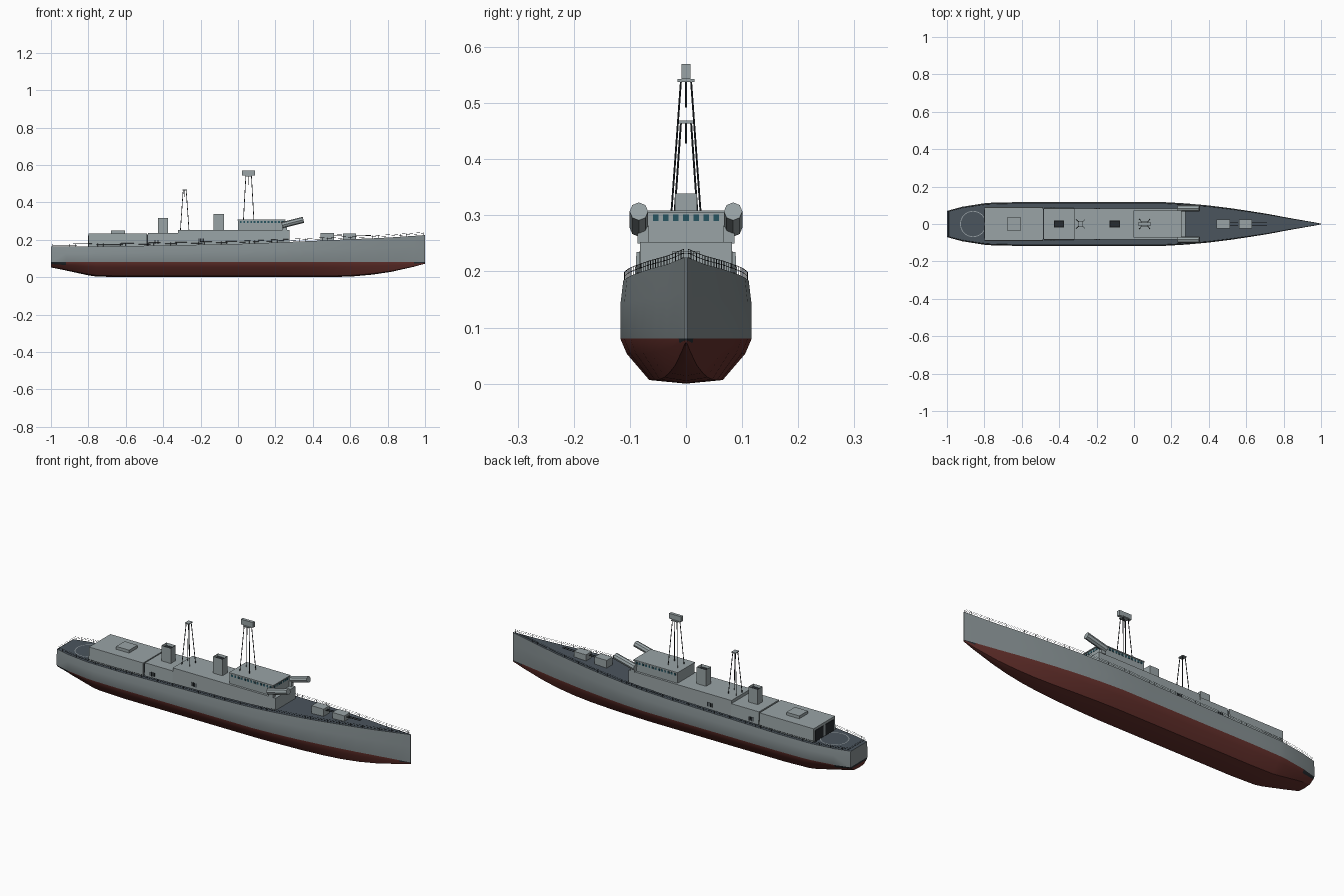
import bpy, bmesh, math
from mathutils import Vector, Matrix

if "Cube" in bpy.data.objects:
    bpy.data.objects.remove(bpy.data.objects["Cube"])


def mat(name, r, g, b):
    m = bpy.data.materials.new(name)
    m.diffuse_color = (r, g, b, 1)
    m.use_nodes = True
    m.node_tree.nodes["Principled BSDF"].inputs["Base Color"].default_value = m.diffuse_color
    return m


GREY = mat("hull_grey", 0.24, 0.28, 0.29)
LIGHT = mat("upper_grey", 0.32, 0.37, 0.38)
DECK = mat("deck_slate", 0.07, 0.09, 0.11)
RED = mat("bottom_red", 0.13, 0.03, 0.025)
DARK = mat("dark", 0.02, 0.025, 0.03)
GLASS = mat("glass", 0.02, 0.09, 0.12)
LINE = mat("marking", 0.3, 0.34, 0.36)


def finish(name, bm, *mats, smooth=False):
    bmesh.ops.recalc_face_normals(bm, faces=bm.faces)
    me = bpy.data.meshes.new(name)
    bm.to_mesh(me)
    bm.free()
    ob = bpy.data.objects.new(name, me)
    bpy.context.collection.objects.link(ob)
    for m in mats:
        me.materials.append(m)
    if smooth:
        bpy.ops.object.select_all(action='DESELECT')
        ob.select_set(True)
        bpy.context.view_layer.objects.active = ob
        bpy.ops.object.shade_smooth_by_angle(angle=math.radians(30))
    return ob


def add_box(bm, x0, x1, y0, y1, z0, z1, taper=1.0):
    vs = bmesh.ops.create_cube(bm, size=1)["verts"]
    for v in vs:
        k = taper if v.co.z > 0 else 1
        v.co = Vector(((x0 + x1) / 2 + v.co.x * (x1 - x0),
                       (y0 + y1) / 2 + v.co.y * (y1 - y0) * k,
                       (z0 + z1) / 2 + v.co.z * (z1 - z0)))


def box(name, x0, x1, hy, z0, z1, m=LIGHT, taper=1.0):
    bm = bmesh.new()
    add_box(bm, x0, x1, -hy, hy, z0, z1, taper)
    return finish(name, bm, m)


def add_rod(bm, a, b, r, n=4):
    a, b = Vector(a), Vector(b)
    d = b - a
    M = Matrix.Translation((a + b) / 2) @ d.to_track_quat('Z', 'Y').to_matrix().to_4x4()
    bmesh.ops.create_cone(bm, cap_ends=True, segments=n, radius1=r, radius2=r,
                          depth=d.length, matrix=M)


# Hull stations: x, half width, deck height, keel height
ST = [(-1, .070, .163, .052), (-.92, .092, .163, .036), (-.8, .111, .164, .010),
      (-.76, .114, .165, .004), (-.62, .117, .166, 0), (-.3, .117, .172, 0),
      (0, .117, .178, 0), (.16, .117, .184, 0), (.28, .110, .189, 0), (.4, .099, .194, 0),
      (.52, .084, .199, .001), (.62, .069, .204, .005), (.72, .053, .208, .014),
      (.82, .034, .213, .029), (.94, .013, .221, .056), (.98, .006, .224, .067),
      (1, .002, .225, .072)]
WL = .08


def section(x, w, d, k):
    pts = [(0, k), (.56 * w, k + .08 * (WL - k)), (.9 * w, k + .66 * (WL - k)),
           (w, WL), (w, WL + .58 * (d - WL)), (.955 * w, d)]
    return [Vector((x, y, z)) for y, z in pts]


bm = bmesh.new()
rows = []
for s in ST:
    p = section(*s)
    port = [bm.verts.new(c) for c in p]
    star = [port[0]] + [bm.verts.new((c.x, -c.y, c.z)) for c in p[1:]]
    rows.append((port, star))


def face(vs, m):
    bm.faces.new(vs).material_index = m


for i in range(len(rows) - 1):
    a, b = rows[i], rows[i + 1]
    for side in (0, 1):
        for j in range(5):
            m = 1 if j < 3 else 0
            if j == 2 and (i == 0 or i >= len(rows) - 3):
                m = 3
            face([a[side][j], b[side][j], b[side][j + 1], a[side][j + 1]], m)
    face([a[0][5], b[0][5], b[1][5], a[1][5]], 2)
for port, star in (rows[0], rows[-1]):      # transom and stem
    face([port[0], port[1], star[1]], 1)
    for j in range(1, 5):
        face([port[j], port[j + 1], star[j + 1], star[j]], (1, 3, 0, 0)[j - 1])
finish("hull", bm, GREY, RED, DECK, DARK, smooth=True)


def edge_at(x):
    for s, t in zip(ST, ST[1:]):
        if s[0] <= x <= t[0]:
            f = (x - s[0]) / (t[0] - s[0])
            return (.94 * (s[1] + f * (t[1] - s[1])), s[2] + f * (t[2] - s[2]))


# Deck-edge railings
bm = bmesh.new()
xs = [-.99 + i * 1.98 / 66 for i in range(67)]
for sy in (-1, 1):
    pts = [Vector((x, sy * edge_at(x)[0], edge_at(x)[1])) for x in xs]
    for i, p in enumerate(pts):
        add_rod(bm, p, p + Vector((0, 0, .015)), .0006)
        if i:
            for h in (.008, .015):
                up = Vector((0, 0, h))
                add_rod(bm, pts[i - 1] + up, p + up, .0006)
p = pts[0]
for h in (.008, .015):
    add_rod(bm, (p.x, -p.y, p.z + h), (p.x, p.y, p.z + h), .0006)
finish("railings", bm, DARK)

# Superstructure blocks
box("hangar", -.8, -.487, .092, .155, .235, taper=.96)
box("hangar_roof_hatch", -.68, -.605, .035, .235, .25)
box("aft_deckhouse", -.48, -.32, .086, .16, .236, taper=.96)
box("deckhouse_joint", -.49, -.478, .08, .16, .228, DARK)
box("main_deckhouse", -.32, .275, .083, .165, .252, taper=.985)
box("bridge", 0, .25, .07, .25, .308)
box("bridge_roof", -.002, .254, .072, .304, .309)

# Bridge windows
bm = bmesh.new()
for i in range(7):
    y = -.054 + i * .018
    add_box(bm, .249, .2515, y - .005, y + .005, .290, .301)
for i in range(13):
    x = .015 + i * .0185
    for sy in (-1, 1):
        add_box(bm, x - .005, x + .005, sy * .07 - .0015, sy * .07 + .0015, .290, .301)
finish("bridge_windows", bm, GLASS)

# Side vents and hangar doors
bm = bmesh.new()
for x0, y, z in ((-.45, .0855, .178), (-.21, .083, .187)):
    for i in range(4):
        for sy in (-1, 1):
            add_box(bm, x0 + i * .008, x0 + i * .008 + .004, sy * y - .0015, sy * y + .0015,
                    z, z + .02)
finish("side_vents", bm, DARK)
bm = bmesh.new()
for sy in (-1, 1):
    add_box(bm, -.802, -.798, sy * .043 - .034, sy * .043 + .034, .164, .222)
finish("hangar_doors", bm, DARK)

# Funnels with dark openings
for name, x, z0, z1 in (("aft_funnel", -.402, .234, .316), ("fore_funnel", -.103, .25, .339)):
    bm = bmesh.new()
    add_box(bm, x - .027, x + .027, -.02, .02, z0, z1)
    top = max(bm.faces, key=lambda f: f.calc_center_median().z)
    bmesh.ops.inset_region(bm, faces=[top], thickness=.004)
    top.material_index = 1
    for v in top.verts:
        v.co.z -= .012
    finish(name, bm, LIGHT, DARK)


# Lattice masts
def mast(name, x, z0, z1, bx, by, tx, ty):
    bm = bmesh.new()
    for sx in (-1, 1):
        for sy in (-1, 1):
            add_rod(bm, (x + sx * bx, sy * by, z0), (x + sx * tx, sy * ty, z1), .0018, 6)
    add_rod(bm, (x, 0, (z0 + z1) / 2 + .07), (x, 0, z1), .0014, 6)
    finish(name, bm, DARK)
    box(name + "_platform", x - tx - .004, x + tx + .004, ty + .006, z1 - .002, z1 + .003)


mast("fore_mast", .057, .305, .54, .028, .026, .015, .009)
mast("aft_mast", -.285, .25, .466, .023, .024, .008, .009)
box("radar_antenna", .022, .092, .008, .543, .57)

# Angled launch tubes either side of the bridge
bm = bmesh.new()
for sy in (-1, 1):
    add_rod(bm, (.235, sy * .084, .278), (.35, sy * .084, .307), .0165, 8)
    add_box(bm, .238, .262, sy * .076 - .01, sy * .076 + .01, .25, .28)
finish("launch_tubes", bm, LIGHT)

# Foredeck gun houses and barrels
for name, x0, z0, z1, L in (("rear_gun", .442, .19, .236, .045), ("front_gun", .562, .198, .233, .08)):
    box(name + "_house", x0, x0 + .07, .024, z0, z1)
    bm = bmesh.new()
    for sy in (-1, 1):
        add_rod(bm, (x0 + .06, sy * .006, z1 - .012), (x0 + .07 + L, sy * .006, z1 - .01), .002, 6)
    finish(name + "_barrels", bm, DARK)

# Landing circle on the stern deck
bm = bmesh.new()
N = 32
ring = [[bm.verts.new((-.86 + r * math.cos(2 * math.pi * i / N),
                       r * math.sin(2 * math.pi * i / N), .1655)) for i in range(N)]
        for r in (.066, .07)]
for i in range(N):
    k = (i + 1) % N
    bm.faces.new([ring[0][i], ring[1][i], ring[1][k], ring[0][k]])
finish("landing_circle", bm, LINE)
